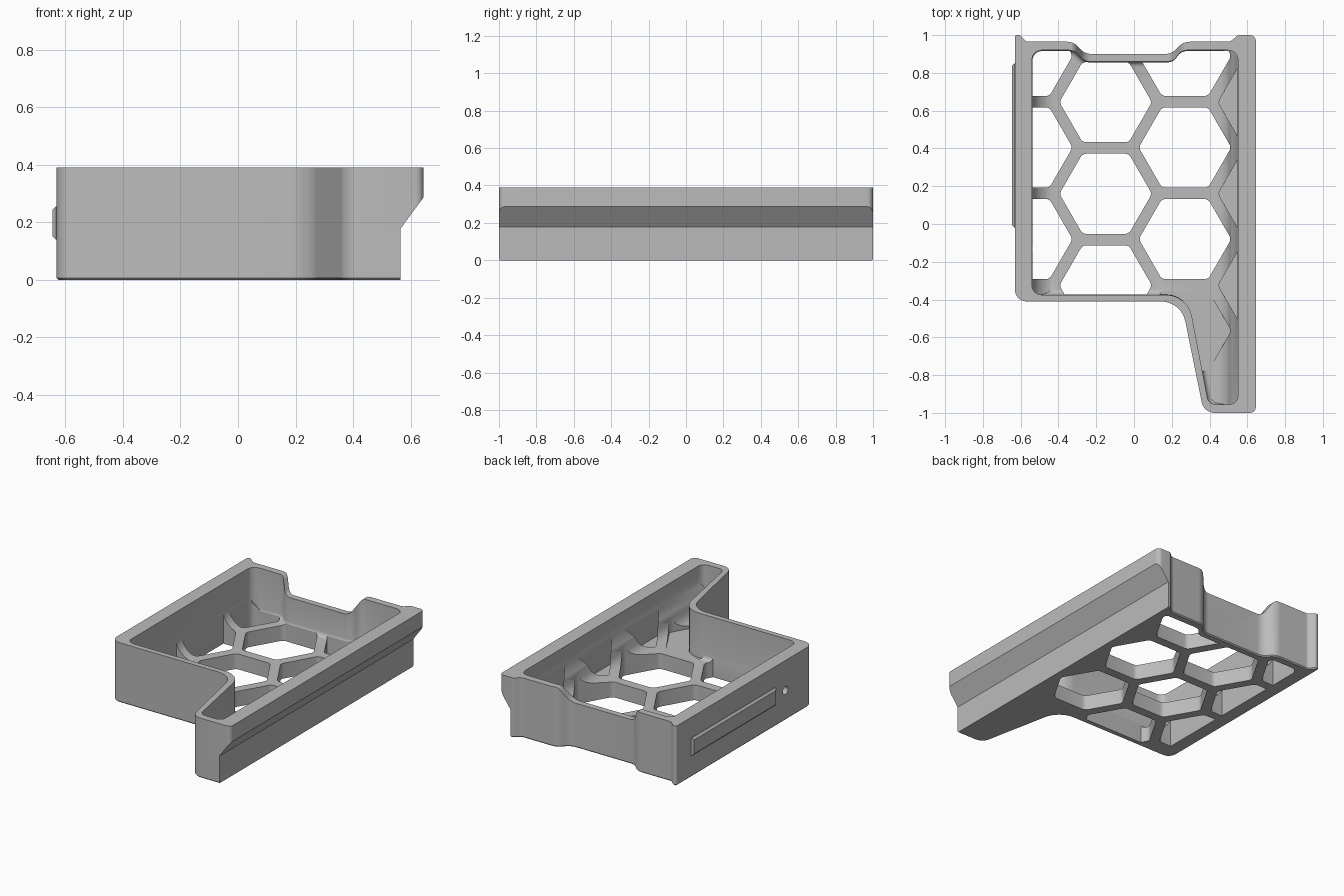
import bpy, bmesh, math
from mathutils import Vector

cube = bpy.data.objects.get("Cube")
if cube:
    bpy.data.objects.remove(cube, do_unlink=True)

grey = bpy.data.materials.new("plain grey")
grey.use_nodes = True
grey.diffuse_color = (0.5, 0.5, 0.5, 1)
for node in grey.node_tree.nodes:
    if node.type == 'BSDF_PRINCIPLED':
        node.inputs["Base Color"].default_value = (0.5, 0.5, 0.5, 1)


def rounded(corners, steps=6):
    """Turn (u, v, radius) corners into a closed outline with arcs."""
    out = []
    for i, (u, v, r) in enumerate(corners):
        p = Vector((u, v))
        a = Vector(corners[i - 1][:2]) - p
        b = Vector(corners[(i + 1) % len(corners)][:2]) - p
        if r == 0:
            out.append(p)
            continue
        half = a.angle(b) / 2
        reach = min(r / math.tan(half), a.length * 0.48, b.length * 0.48)
        r = reach * math.tan(half)
        a.normalize()
        b.normalize()
        centre = p + (a + b).normalized() * (r / math.sin(half))
        start, end = p + a * reach - centre, p + b * reach - centre
        sweep = start.angle_signed(end)
        for k in range(steps + 1):
            t = -sweep * k / steps
            c, s = math.cos(t), math.sin(t)
            out.append(centre + Vector((start.x * c - start.y * s, start.x * s + start.y * c)))
    return out


def add_prism(bm, outline, lo, hi, axis='Z'):
    """Extrude an outline along an axis; returns the edges of the low cap."""
    place = {'Z': lambda u, v, t: (u, v, t),
             'Y': lambda u, v, t: (u, t, v),
             'X': lambda u, v, t: (t, u, v)}[axis]
    low = [bm.verts.new(place(p[0], p[1], lo)) for p in outline]
    high = [bm.verts.new(place(p[0], p[1], hi)) for p in outline]
    cap = bm.faces.new(low)
    bm.faces.new(high)
    n = len(low)
    for i in range(n):
        j = (i + 1) % n
        bm.faces.new((low[i], low[j], high[j], high[i]))
    return list(cap.edges)


def finish(name, bm):
    bmesh.ops.recalc_face_normals(bm, faces=bm.faces)
    mesh = bpy.data.meshes.new(name)
    bm.to_mesh(mesh)
    bm.free()
    mesh.materials.append(grey)
    ob = bpy.data.objects.new(name, mesh)
    bpy.context.scene.collection.objects.link(ob)
    return ob


def prism(name, outline, lo, hi, axis='Z', bevel=0.0, segments=4):
    bm = bmesh.new()
    edges = add_prism(bm, outline, lo, hi, axis)
    bmesh.ops.recalc_face_normals(bm, faces=bm.faces)
    if bevel:
        bmesh.ops.bevel(bm, geom=edges, offset=bevel, segments=segments,
                        affect='EDGES', profile=0.5, clamp_overlap=True)
    return finish(name, bm)


def combine(target, tool, operation):
    """Apply a boolean and discard the tool."""
    mod = target.modifiers.new("combine", 'BOOLEAN')
    mod.operation, mod.solver, mod.object = operation, 'EXACT', tool
    dg = bpy.context.evaluated_depsgraph_get()
    mesh = bpy.data.meshes.new_from_object(target.evaluated_get(dg))
    target.modifiers.clear()
    target.data = mesh
    bpy.data.objects.remove(tool, do_unlink=True)


FLOOR, TOP = 0.10, 0.39

# Outer shell
outer = rounded([(-.63, -.41, .06), (.25, -.41, .13), (.37, -1, .07), (.645, -1, .03),
                 (.645, 1, .03), (.55, 1, .02), (.51, .965, .04), (.26, .965, .08),
                 (.2, .9, .08), (-.26, .9, .08), (-.32, .965, .08), (-.57, .965, .03),
                 (-.605, 1, .015), (-.63, 1, .01)])
body = prism("tray_body", outer, 0, TOP, bevel=0.007, segments=1)

# Hollow inside with a rounded floor edge
inner = rounded([(-.54, -.375, .05), (.285, -.375, .14), (.395, -.955, .045),
                 (.55, -.955, .045), (.55, .92, .05), (.25, .92, .06), (.21, .86, .06),
                 (-.26, .86, .06), (-.32, .92, .06), (-.54, .92, .05)])
combine(body, prism("cavity", inner, FLOOR, 0.6, bevel=0.03), 'DIFFERENCE')

# Curved fillet along the left wall, sloping one along the right wall
R = 0.12
left_cove = [(-.56, .08), (-.42, .08)]
left_cove += [(-.42 - R * math.sin(t), FLOOR + R - R * math.cos(t))
              for t in [math.pi / 2 * k / 8 for k in range(9)]]
left_cove += [(-.56, FLOOR + R)]
combine(body, prism("left_cove", left_cove, -.39, .94, 'Y'), 'UNION')
right_cove = rounded([(.56, .08, 0), (.40, .08, 0), (.40, FLOOR, 0), (.49, .125, .1),
                      (.515, .21, .08), (.55, .28, 0), (.56, .28, 0)])
combine(body, prism("right_cove", right_cove, -.97, .94, 'Y'), 'UNION')

# Honeycomb openings: through the floor, but only down to it on the right side
PITCH_X, PITCH_Y, HEX = 0.42, 0.485, 0.245
bm = bmesh.new()
for col in range(4):
    for row in range(4):
        cx = -.57 + col * PITCH_X
        cy = (.89 if col % 2 == 0 else .645) - row * PITCH_Y
        if cy < -.4 and col != 2:
            continue
        blind = col == 3 or cy < -.4
        hexagon = [(cx + HEX * math.cos(k * math.pi / 3),
                    cy + HEX * math.sin(k * math.pi / 3), .035) for k in range(6)]
        add_prism(bm, rounded(hexagon, 4), FLOOR - .002 if blind else -.1, .35)
holes = finish("honeycomb", bm)
limit = [(p.x * .995, p.y * .995) for p in inner]
combine(holes, prism("honeycomb_limit", limit, -.2, .5), 'INTERSECT')
combine(body, holes, 'DIFFERENCE')

# Undercut below the overhanging right rim
undercut = [(.565, -.1), (.565, .178), (.645, .287), (.8, .287), (.8, -.1)]
combine(body, prism("undercut", undercut, -1.2, 1.2, 'Y'), 'DIFFERENCE')

# Lowered middle of the back wall
notch = rounded([(-.34, .5, 0), (-.34, .40, 0), (-.31, .38, .05), (-.26, .29, .06),
                 (.2, .29, .06), (.25, .38, .05), (.28, .40, 0), (.28, .5, 0)])
combine(body, prism("notch", notch, .8, 1.2, 'Y'), 'DIFFERENCE')

# Small round hole in the left wall
ring = [(-.125 + .027 * math.cos(k * math.pi / 12), .195 + .027 * math.sin(k * math.pi / 12))
        for k in range(24)]
combine(body, prism("round_hole", ring, -.8, -.4, 'X'), 'DIFFERENCE')

# Raised rail on the outside of the left wall
rail_outline = [(-.02, .14), (.85, .14), (.85, .255), (-.02, .255)]
rail = prism("side_rail", rail_outline, -.645, -.62, 'X', bevel=0.012, segments=1)

for ob in (body, rail):
    bpy.ops.object.select_all(action='DESELECT')
    ob.select_set(True)
    bpy.context.view_layer.objects.active = ob
    bpy.ops.object.shade_smooth_by_angle(angle=math.radians(32))
